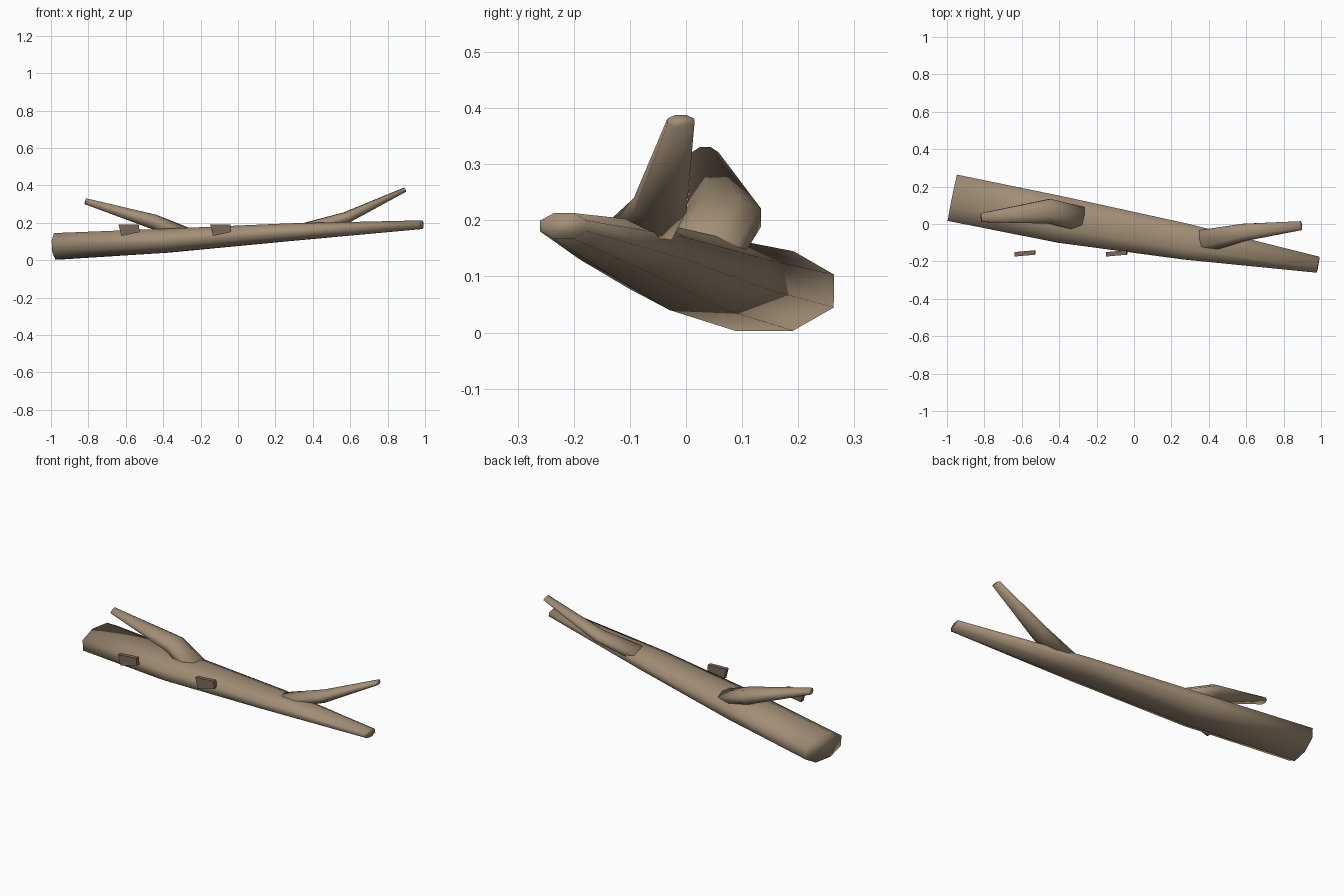
import bpy, bmesh, math
from mathutils import Vector

if "Cube" in bpy.data.objects:
    bpy.data.objects.remove(bpy.data.objects["Cube"])


def material(name, color):
    m = bpy.data.materials.new(name)
    m.diffuse_color = (*color, 1)
    m.use_nodes = True
    m.node_tree.nodes["Principled BSDF"].inputs["Base Color"].default_value = m.diffuse_color
    return m


BARK = material("bark", (0.36, 0.27, 0.18))
DARK = material("dark_bark", (0.20, 0.14, 0.10))


def finish(bm, name, mat, smooth):
    bmesh.ops.recalc_face_normals(bm, faces=bm.faces)
    for f in bm.faces:
        f.smooth = smooth
    me = bpy.data.meshes.new(name)
    bm.to_mesh(me)
    bm.free()
    me.materials.append(mat)
    ob = bpy.data.objects.new(name, me)
    bpy.context.collection.objects.link(ob)
    return ob


def limb(name, stations, sides=8):
    """Loft oval rings through stations (x, y, z, half width, half height)."""
    bm = bmesh.new()
    pts = [Vector(s[:3]) for s in stations]
    k = 1 / math.cos(math.pi / sides)
    rings = []
    for i, s in enumerate(stations):
        t = (pts[min(i + 1, len(pts) - 1)] - pts[max(i - 1, 0)]).normalized()
        side = Vector((-t.y, t.x, 0)).normalized()
        up = t.cross(side)
        if up.z < 0:
            up = -up
        ring = []
        for j in range(sides):
            a = (j + 0.5) * 2 * math.pi / sides
            ring.append(bm.verts.new(pts[i] + side * s[3] * k * math.cos(a)
                                     + up * s[4] * k * math.sin(a)))
        rings.append(ring)
    for r0, r1 in zip(rings, rings[1:]):
        for j in range(sides):
            n = (j + 1) % sides
            bm.faces.new((r0[j], r0[n], r1[n], r1[j]))
    bm.faces.new(rings[0])
    bm.faces.new(rings[-1])
    return finish(bm, name, BARK, True)


# Fallen trunk, tapering left to right
limb("trunk", [(-0.97, 0.14, 0.074, 0.126, 0.071),
               (-0.385, 0.022, 0.104, 0.124, 0.064),
               (0.28, -0.095, 0.15, 0.096, 0.047),
               (0.985, -0.218, 0.19, 0.043, 0.023)])

# Two bent branches rising from the trunk
limb("left_branch", [(-0.285, 0.027, 0.137, 0.066, 0.04),
                     (-0.45, 0.068, 0.205, 0.066, 0.04),
                     (-0.815, 0.034, 0.315, 0.024, 0.016)])
limb("right_branch", [(0.36, -0.096, 0.165, 0.064, 0.034),
                      (0.58, -0.046, 0.228, 0.047, 0.03),
                      (0.893, -0.009, 0.377, 0.024, 0.012)])

# Loose dark bark chips in front of the trunk
CHIP = [(-0.057, 0.03), (0.052, 0.032), (0.056, -0.01), (-0.042, -0.03)]
for name, x in (("left_bark_chip", -0.582), ("right_bark_chip", -0.092)):
    bm = bmesh.new()
    layers = []
    for dy in (-0.012, 0.012):
        layers.append([bm.verts.new((x + px, -0.157 + dy + px * 0.09, 0.16 + pz))
                       for px, pz in CHIP])
    for f in layers:
        bm.faces.new(f)
    for j in range(4):
        n = (j + 1) % 4
        bm.faces.new((layers[0][j], layers[0][n], layers[1][n], layers[1][j]))
    finish(bm, name, DARK, False)
